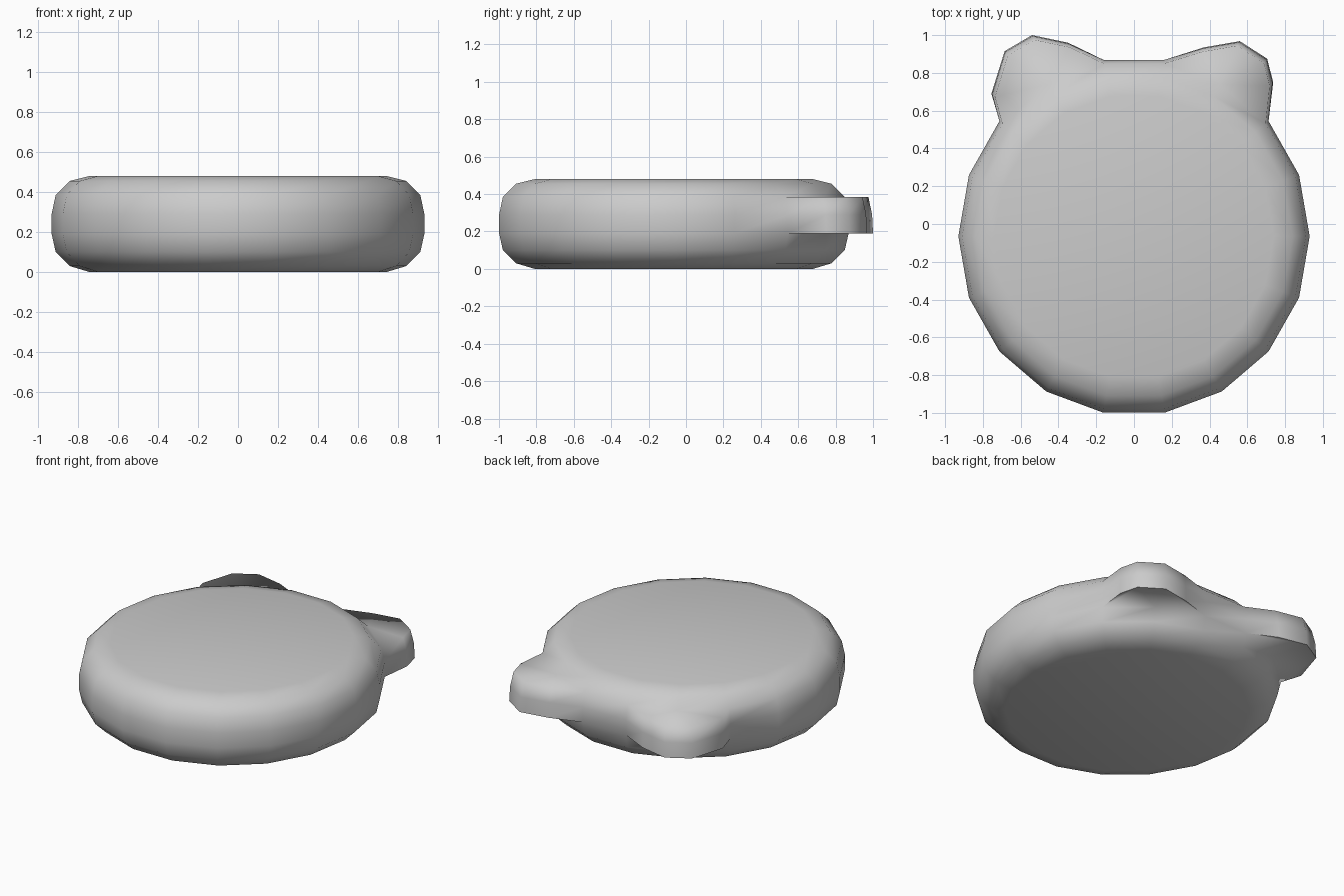
import bpy, bmesh
from math import sin, cos, pi

if "Cube" in bpy.data.objects:
    bpy.data.objects.remove(bpy.data.objects["Cube"])

N = 18
CY, STRETCH = -0.065, 1.02
# rounded side profile: radius, height
PROFILE = [(0.74, 0), (0.84, 0.03), (0.91, 0.1), (0.93, 0.19),
           (0.93, 0.29), (0.91, 0.385), (0.84, 0.455), (0.74, 0.48)]
EAR_LEVELS = (3, 4, 5)          # profile rings the ears grow from
EAR_SHRINK = (1.0, 0.995, 0.975)  # slight taper towards the top
# outer ear outlines, counter-clockwise seen from above, with first base column
EARS = [(2, [(0.737, 0.75), (0.705, 0.875), (0.56, 0.968), (0.37, 0.935)]),
        (5, [(-0.35, 0.96), (-0.54, 1.0), (-0.685, 0.915), (-0.755, 0.69)])]

bm = bmesh.new()

# disc body rings
rings = [[bm.verts.new((r * cos(2 * pi * i / N),
                        CY + STRETCH * r * sin(2 * pi * i / N), z))
          for i in range(N)] for r, z in PROFILE]
ear_columns = {c + k for c, _ in EARS for k in (0, 1)}
for j in range(len(rings) - 1):
    for i in range(N):
        if i in ear_columns and j in EAR_LEVELS[:2]:
            continue            # left open for the ears
        k = (i + 1) % N
        bm.faces.new((rings[j][i], rings[j][k], rings[j + 1][k], rings[j + 1][i]))
bm.faces.new(rings[0][::-1])
bm.faces.new(rings[-1])

# flat ears flowing out of the rim
for c, outline in EARS:
    rows = []
    for lvl, s in zip(EAR_LEVELS, EAR_SHRINK):
        z = PROFILE[lvl][1]
        outer = [bm.verts.new((x * s, y * s, z)) for x, y in outline]
        rows.append([rings[lvl][c]] + outer + [rings[lvl][c + 2]])
    for a, b in zip(rows, rows[1:]):
        for i in range(len(a) - 1):
            bm.faces.new((a[i], a[i + 1], b[i + 1], b[i]))
    # top and bottom of the ear, filled in to the middle rim vertex
    for row, lvl, flip in ((rows[0], 3, True), (rows[2], 5, False)):
        m = rings[lvl][c + 1]
        for f in ((m, row[0], row[1], row[2]), (m, row[2], row[3]),
                  (m, row[3], row[4], row[5])):
            bm.faces.new(f[::-1] if flip else f)

bmesh.ops.recalc_face_normals(bm, faces=bm.faces)
for f in bm.faces:
    f.smooth = True
mesh = bpy.data.meshes.new("eared_disc")
bm.to_mesh(mesh)
bm.free()
obj = bpy.data.objects.new("eared_disc", mesh)
bpy.context.collection.objects.link(obj)
bpy.context.view_layer.objects.active = obj
obj.select_set(True)
bpy.ops.object.shade_smooth_by_angle(angle=1.4)
